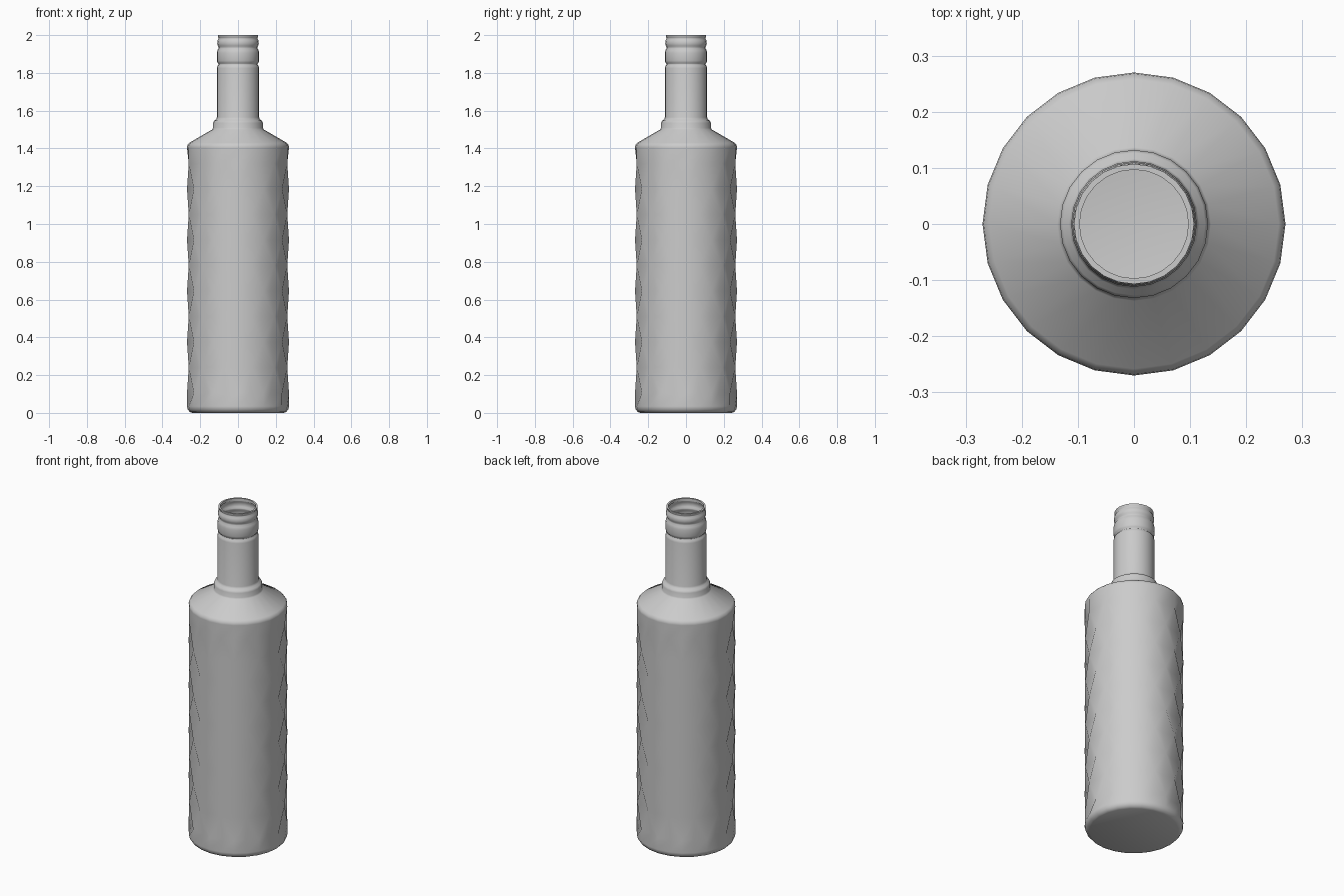
import bpy, bmesh, math

if "Cube" in bpy.data.objects:
    bpy.data.objects.remove(bpy.data.objects["Cube"])

N = 24             # sides
R, DENT = 0.27, 0.245
Z0, DZ, ROWS = 0.105, 0.135, 10

bm = bmesh.new()


def ring(z, radius):
    """Ring of vertices; radius is a function of the column number."""
    out = []
    for j in range(N):
        a = 2 * math.pi * j / N
        out.append(bm.verts.new((radius(j) * math.cos(a), radius(j) * math.sin(a), z)))
    return out


def plain(r, z):
    return ring(z, lambda j: r)


def bridge(a, b, odd=None):
    """Join two rings; with odd set, split the quads along the raised ridges."""
    for j in range(N):
        i = (j + 1) % N
        q = [a[j], a[i], b[i], b[j]]
        if odd is None:
            bm.faces.new(q)
        elif (j + odd) % 2 == 0:
            bm.faces.new((q[0], q[1], q[2]))
            bm.faces.new((q[0], q[2], q[3]))
        else:
            bm.faces.new((q[0], q[1], q[3]))
            bm.faces.new((q[1], q[2], q[3]))


# base with rounded edge
base = [plain(r, z) for r, z in [(0.243, 0), (0.256, 0.006), (0.266, 0.018), (R, 0.035)]]
bm.faces.new(list(reversed(base[0])))
for a, b in zip(base, base[1:]):
    bridge(a, b)

# diamond-dimpled body
last = base[-1]
for k in range(ROWS):
    cur = ring(Z0 + k * DZ, lambda j: R if (j + k) % 2 == 0 else DENT)
    bridge(last, cur, None if k == 0 else k - 1)
    last = cur

# shoulder, collar, neck, threaded finish and inner lip
profile = [(R, 1.405), (0.268, 1.418), (0.258, 1.43), (0.137, 1.5),
           (0.132, 1.508), (0.132, 1.535), (0.127, 1.547), (0.116, 1.553),
           (0.112, 1.565), (0.112, 1.825), (0.109, 1.838), (0.103, 1.844),
           (0.103, 1.848), (0.109, 1.854), (0.112, 1.865), (0.112, 1.905),
           (0.109, 1.92), (0.103, 1.93), (0.103, 1.937), (0.108, 1.945),
           (0.11, 1.957), (0.108, 1.972), (0.102, 1.981), (0.102, 1.985),
           (0.107, 1.991), (0.107, 2.0), (0.097, 2.0), (0.097, 1.985)]
for r, z in profile:
    cur = plain(r, z)
    bridge(last, cur)
    last = cur

me = bpy.data.meshes.new("bottle")
bm.to_mesh(me)
bm.free()
ob = bpy.data.objects.new("bottle", me)
bpy.context.collection.objects.link(ob)
bpy.context.view_layer.objects.active = ob
ob.select_set(True)
bpy.ops.object.shade_smooth_by_angle(angle=math.radians(50))
